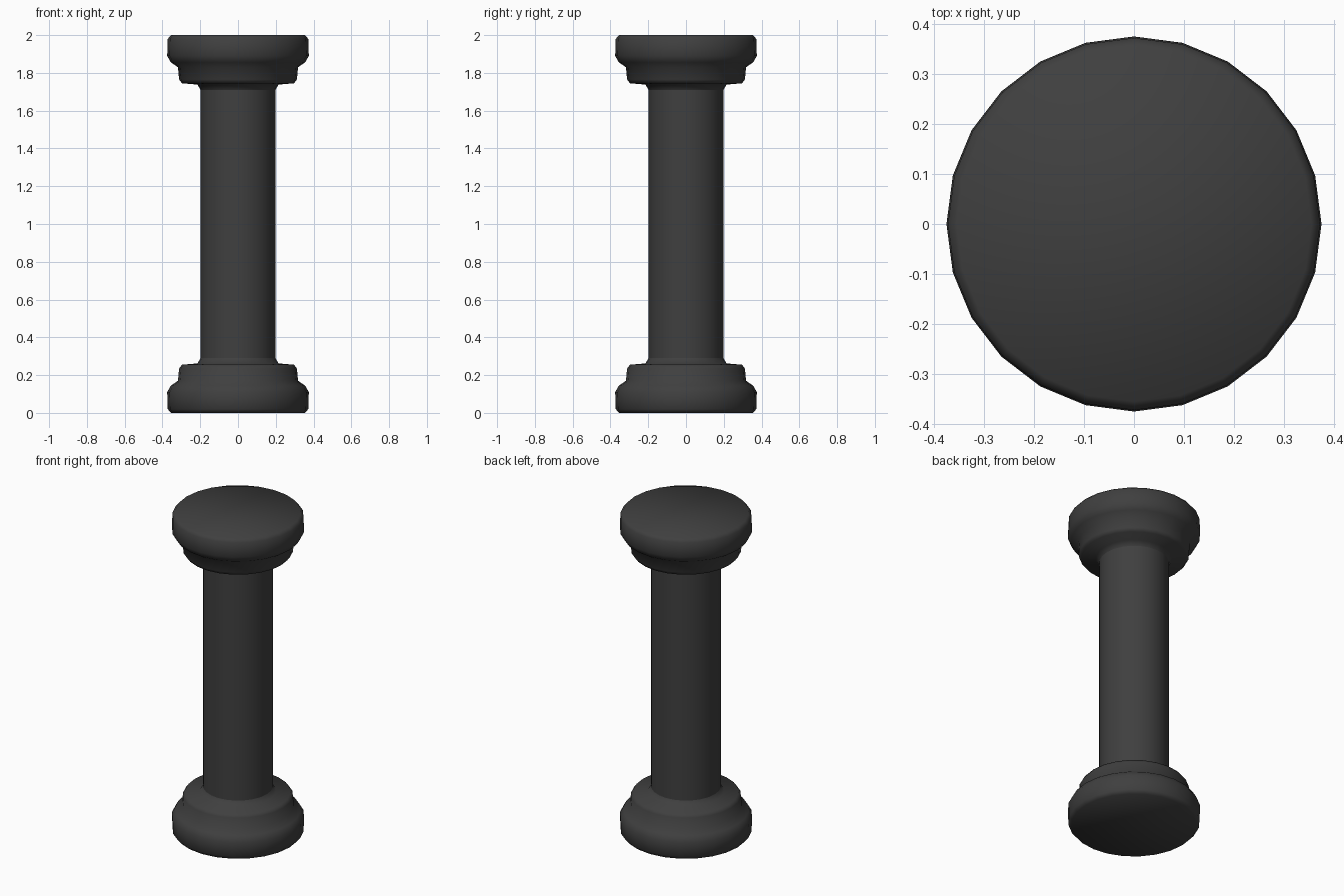
import bpy
import bmesh
from math import cos, sin, tau

SIDES = 24
HEIGHT = 2.0

cube = bpy.data.objects.get("Cube")
if cube:
    bpy.data.objects.remove(cube, do_unlink=True)

# Single dark stone colour
stone = bpy.data.materials.new("dark_grey_stone")
stone.use_nodes = True
colour = (0.05, 0.05, 0.05, 1)
stone.diffuse_color = colour
bsdf = stone.node_tree.nodes["Principled BSDF"]
bsdf.inputs["Base Color"].default_value = colour
bsdf.inputs["Roughness"].default_value = 0.8


def lathe(name, profile, cap_start=False):
    """Turn a (radius, height) profile around the z axis."""
    bm = bmesh.new()
    rings = [[bm.verts.new((r * cos(tau * i / SIDES), r * sin(tau * i / SIDES), z))
              for i in range(SIDES)] for r, z in profile]
    for low, high in zip(rings, rings[1:]):
        for i in range(SIDES):
            j = (i + 1) % SIDES
            bm.faces.new((low[i], low[j], high[j], high[i]))
    if cap_start:
        bm.faces.new(rings[0])
    bmesh.ops.recalc_face_normals(bm, faces=bm.faces)
    for face in bm.faces:
        face.smooth = True
    mesh = bpy.data.meshes.new(name)
    bm.to_mesh(mesh)
    bm.free()
    mesh.materials.append(stone)
    obj = bpy.data.objects.new(name, mesh)
    bpy.context.collection.objects.link(obj)
    return obj


# Stepped, rounded moulding from the outer end towards the shaft
moulding = [(0.355, 0), (0.372, 0.02), (0.375, 0.11), (0.355, 0.145),
            (0.318, 0.17), (0.312, 0.235), (0.297, 0.255),
            (0.215, 0.262), (0.198, 0.29)]

lathe("base", moulding, cap_start=True)
lathe("capital", [(r, HEIGHT - z) for r, z in moulding], cap_start=True)

# Plain round shaft between the two mouldings
end_radius, end_height = moulding[-1]
lathe("shaft", [(end_radius, end_height), (end_radius, HEIGHT - end_height)])
